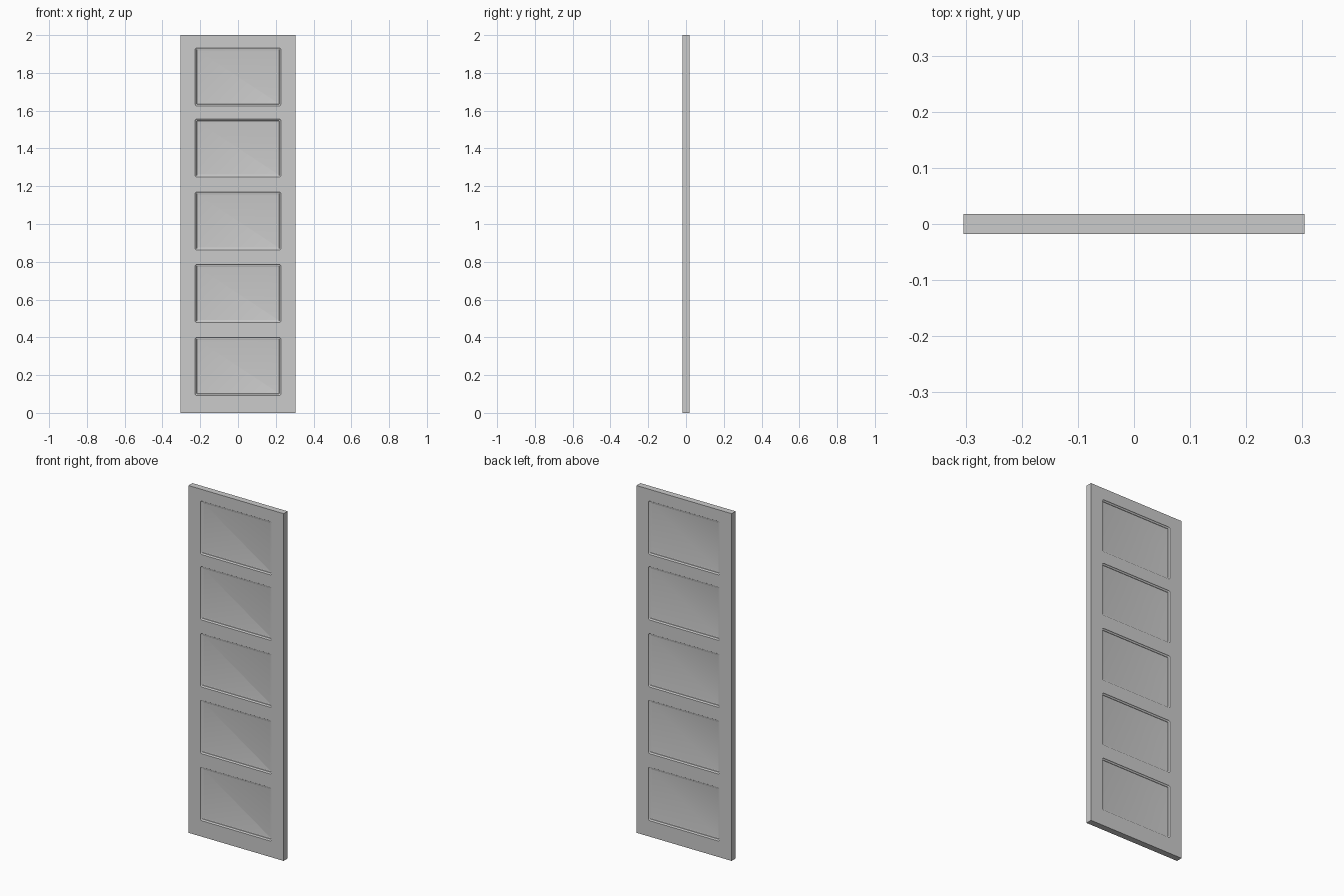
import bpy, bmesh, math

if "Cube" in bpy.data.objects:
    bpy.data.objects.remove(bpy.data.objects["Cube"])

HW, HEIGHT, HT = 0.3035, 2.0, 0.018           # half width, height, half thickness
PW, PH, RADIUS = 0.227, 0.154, 0.010          # panel opening half sizes, corner radius
CENTRES = [0.246, 0.632, 1.016, 1.402, 1.779]
# moulding section: (inset from opening, depth below door face)
PROFILE = [(0, 0), (0.001, 0.0025), (0.003, 0.0045), (0.006, 0.0052),
           (0.0085, 0.0052), (0.0095, 0.0075), (0.012, 0.0085), (0.0145, 0.009)]


def loop_points(zc, inset, y):
    """Rounded rectangle in the xz plane."""
    r = max(RADIUS - inset, 0.0005)
    w, h = PW - inset - r, PH - inset - r
    pts = []
    for k, (sx, sz) in enumerate([(1, 1), (-1, 1), (-1, -1), (1, -1)]):
        for i in range(5):
            a = math.pi / 2 * (k + i / 4)
            pts.append((sx * w + r * math.cos(a), y, zc + sz * h + r * math.sin(a)))
    return pts


def add_loop(bm, pts):
    return [bm.verts.new(p) for p in pts]


def bridge(bm, a, b):
    n = len(a)
    for i in range(n):
        bm.faces.new((a[i], a[(i + 1) % n], b[(i + 1) % n], b[i]))


def finish(bm, name):
    bmesh.ops.recalc_face_normals(bm, faces=bm.faces)
    me = bpy.data.meshes.new(name)
    bm.to_mesh(me)
    bm.free()
    ob = bpy.data.objects.new(name, me)
    bpy.context.collection.objects.link(ob)
    bpy.ops.object.select_all(action='DESELECT')
    ob.select_set(True)
    bpy.context.view_layer.objects.active = ob
    bpy.ops.object.shade_smooth_by_angle(angle=math.radians(35))


# Door slab: two faces with moulded, sunken panels, joined by the outer edges
bm = bmesh.new()
rims = []
for side in (-1, 1):
    y = side * HT
    rim = add_loop(bm, [(-HW, y, 0), (HW, y, 0), (HW, y, HEIGHT), (-HW, y, HEIGHT)])
    rims.append(rim)
    outlines = [rim]
    for zc in CENTRES:
        rings = [add_loop(bm, loop_points(zc, i, side * (HT - d))) for i, d in PROFILE]
        outlines.append(rings[0])
        for a, b in zip(rings, rings[1:]):
            bridge(bm, a, b)
        bm.faces.new(rings[-1])
    edges = []
    for o in outlines:
        for a, b in zip(o, o[1:] + o[:1]):
            edges.append(bm.edges.get((a, b)) or bm.edges.new((a, b)))
    bmesh.ops.triangle_fill(bm, edges=edges, use_beauty=True, use_dissolve=False,
                            normal=(0, side, 0))
bridge(bm, rims[0], rims[1])
finish(bm, "panelled_door")
